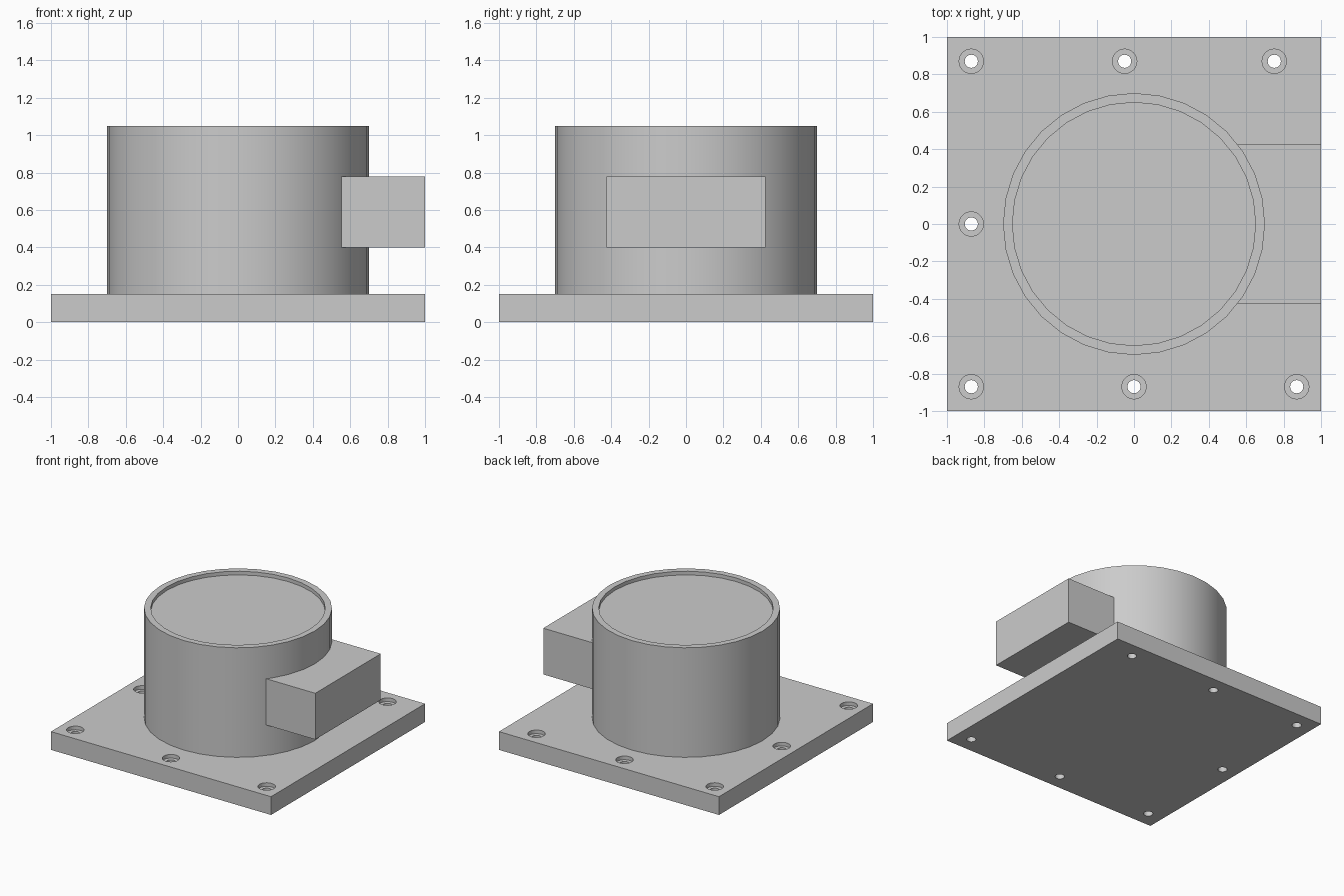
import bpy
import bmesh
from math import cos, sin, tau

if "Cube" in bpy.data.objects:
    bpy.data.objects.remove(bpy.data.objects["Cube"], do_unlink=True)

GREY = (0.6, 0.6, 0.6, 1)
grey = bpy.data.materials.new("light grey")
grey.use_nodes = True
grey.diffuse_color = GREY
grey.node_tree.nodes["Principled BSDF"].inputs["Base Color"].default_value = GREY


def make_object(name, bm):
    bmesh.ops.recalc_face_normals(bm, faces=bm.faces)
    mesh = bpy.data.meshes.new(name)
    bm.to_mesh(mesh)
    bm.free()
    mesh.materials.append(grey)
    obj = bpy.data.objects.new(name, mesh)
    bpy.context.collection.objects.link(obj)
    return obj


def box(name, low, high):
    bm = bmesh.new()
    bmesh.ops.create_cube(bm, size=1)
    for v in bm.verts:
        v.co = [a + (b - a) * (c + 0.5) for a, b, c in zip(low, high, v.co)]
    return make_object(name, bm)


def revolve(bm, profile, center=(0, 0), sides=32):
    """Closed solid from (radius, height) rings, capped at both ends."""
    rings = [[bm.verts.new((center[0] + r * cos(tau * i / sides),
                            center[1] + r * sin(tau * i / sides), z))
              for i in range(sides)] for r, z in profile]
    for a, b in zip(rings, rings[1:]):
        for i in range(sides):
            j = (i + 1) % sides
            bm.faces.new((a[i], a[j], b[j], b[i]))
    bm.faces.new(rings[0])
    bm.faces.new(rings[-1])


def smooth(obj):
    bpy.ops.object.select_all(action="DESELECT")
    obj.select_set(True)
    bpy.context.view_layer.objects.active = obj
    bpy.ops.object.shade_smooth_by_angle(angle=0.6)


# Square base plate
PLATE_TOP = 0.15
plate = box("base_plate", (-1, -1, 0), (1, 1, PLATE_TOP))

# Counterbored screw holes around the plate edge
EDGE = 0.87
holes = [(-EDGE, -EDGE), (0, -EDGE), (EDGE, -EDGE), (-EDGE, 0),
         (-EDGE, EDGE), (-0.05, EDGE), (0.75, EDGE)]
bm = bmesh.new()
for spot in holes:
    revolve(bm, [(0.035, -0.1), (0.035, PLATE_TOP - 0.03),
                 (0.065, PLATE_TOP - 0.03), (0.065, PLATE_TOP + 0.1)], spot)
cutter = make_object("screw_hole_cutter", bm)
cutter.hide_render = True
cutter.hide_set(True)
cut = plate.modifiers.new("screw_holes", "BOOLEAN")
cut.operation = "DIFFERENCE"
cut.solver = "EXACT"
cut.object = cutter

# Round housing with a shallow recess inside its rim
bm = bmesh.new()
revolve(bm, [(0.7, PLATE_TOP), (0.7, 1.05), (0.65, 1.05), (0.65, 1.02)])
smooth(make_object("round_housing", bm))

# Rectangular block leaving the side of the housing
box("side_block", (0.5, -0.425, 0.4), (1, 0.425, 0.78))
